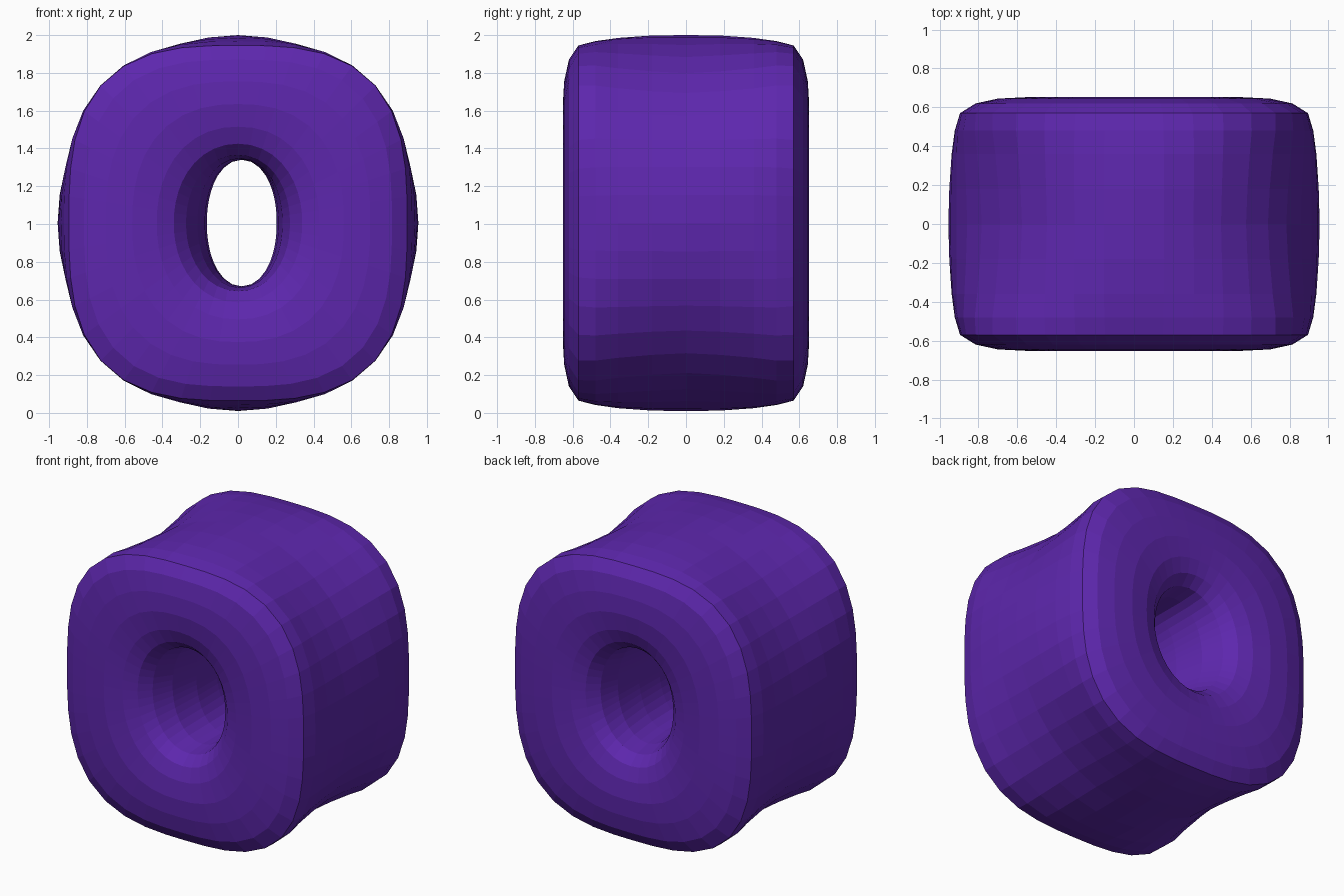
import bpy, bmesh, math

if "Cube" in bpy.data.objects:
    bpy.data.objects.remove(bpy.data.objects["Cube"])

SEGMENTS = 40

# Half of the cross-section, from middle of the outer wall to middle of the hole:
# (y depth, half width, half height, superellipse exponent, x shift)
half = [
    (0.00, 0.955, 0.995, 2.0, 0.0),
    (0.18, 0.950, 0.993, 2.1, 0.0),
    (0.36, 0.938, 0.980, 2.35, 0.0),
    (0.48, 0.922, 0.963, 2.7, 0.0),
    (0.57, 0.895, 0.940, 3.0, 0.0),
    (0.62, 0.815, 0.865, 2.9, 0.0),
    (0.645, 0.70, 0.75, 2.6, 0.0),
    (0.652, 0.56, 0.63, 2.4, 0.0),
    (0.635, 0.43, 0.51, 2.2, 0.0),
    (0.60, 0.34, 0.42, 2.1, 0.0),
    (0.53, 0.275, 0.36, 2.1, 0.0),
    (0.40, 0.225, 0.342, 2.1, 0.01),
    (0.20, 0.195, 0.336, 2.1, 0.02),
    (0.00, 0.185, 0.335, 2.1, 0.02),
]
# Mirror to the back to close the cross-section
profile = half + [(-y, *rest) for y, *rest in reversed(half[1:-1])]


def make_ring(bm, y, rx, rz, n, shift):
    verts = []
    for i in range(SEGMENTS):
        a = 2 * math.pi * i / SEGMENTS
        c, s = math.cos(a), math.sin(a)
        r = ((abs(c) / rx) ** n + (abs(s) / rz) ** n) ** (-1 / n)
        verts.append(bm.verts.new((r * c + shift, y, 1.005 + r * s)))
    return verts


# Thick rounded ring body with a dished face and through hole
bm = bmesh.new()
rings = [make_ring(bm, *p) for p in profile]
for k, ring in enumerate(rings):
    nxt = rings[(k + 1) % len(rings)]
    for i in range(SEGMENTS):
        j = (i + 1) % SEGMENTS
        bm.faces.new((ring[i], ring[j], nxt[j], nxt[i]))
bmesh.ops.recalc_face_normals(bm, faces=bm.faces)
mesh = bpy.data.meshes.new("thick_ring")
bm.to_mesh(mesh)
bm.free()
body = bpy.data.objects.new("thick_ring", mesh)
bpy.context.collection.objects.link(body)

# Purple colour
mat = bpy.data.materials.new("purple")
mat.diffuse_color = (0.11, 0.02, 0.42, 1)
mat.use_nodes = True
mat.node_tree.nodes["Principled BSDF"].inputs["Base Color"].default_value = mat.diffuse_color
mesh.materials.append(mat)
